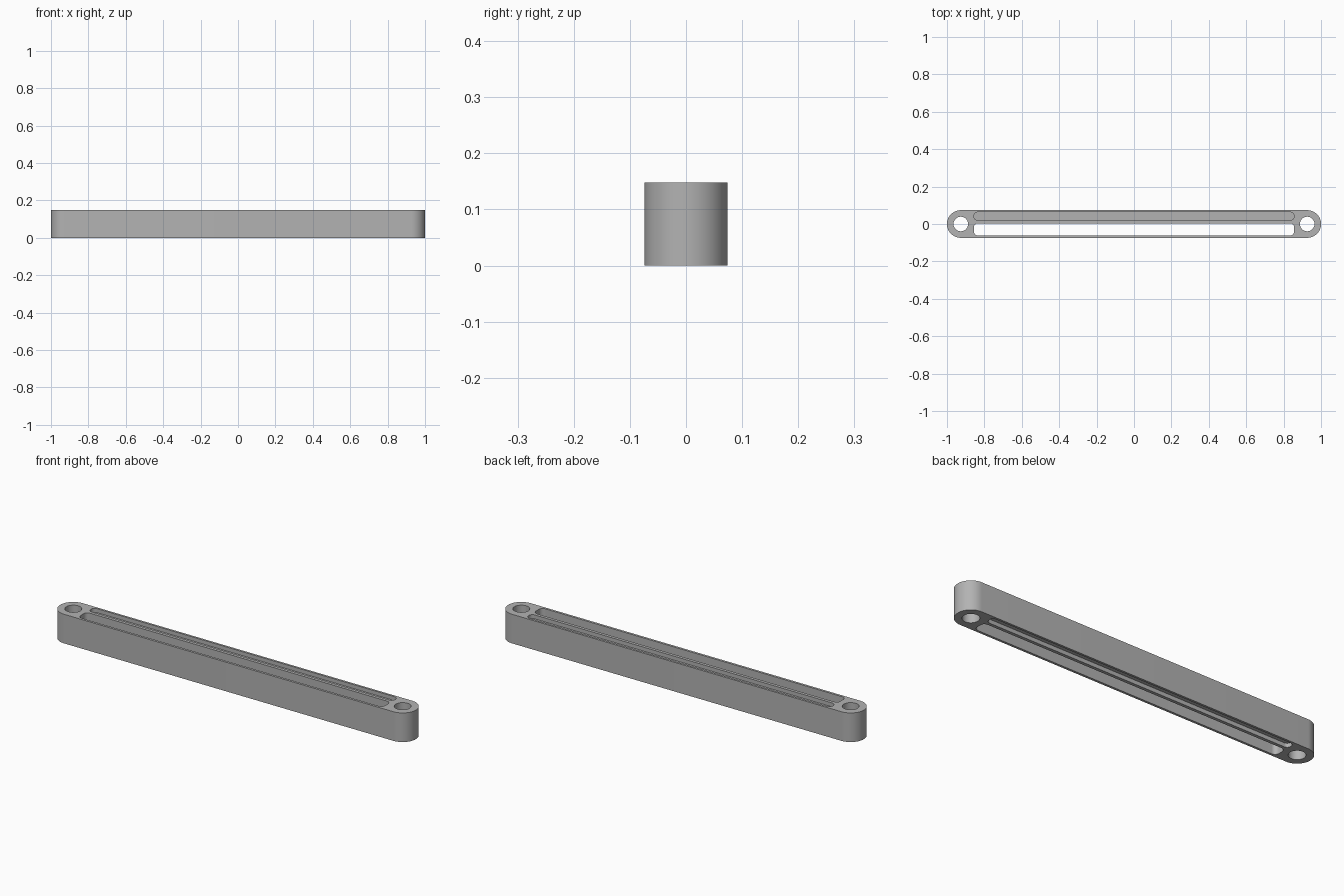
import bpy
import bmesh
from math import cos, sin, pi

cube = bpy.data.objects.get("Cube")
if cube:
    bpy.data.objects.remove(cube, do_unlink=True)

HEIGHT = 0.148
HALF_WIDTH = 0.074
POCKET_DEPTH = 0.02

grey = bpy.data.materials.new("plain grey")
grey.use_nodes = True
colour = (0.45, 0.45, 0.45, 1)
grey.diffuse_color = colour
grey.node_tree.nodes["Principled BSDF"].inputs["Base Color"].default_value = colour


def rounded_prism(name, x0, x1, y0, y1, z0, z1, radius, steps=12):
    """Upright prism with a rounded rectangular outline."""
    bm = bmesh.new()
    corners = [(x1 - radius, y1 - radius), (x0 + radius, y1 - radius),
               (x0 + radius, y0 + radius), (x1 - radius, y0 + radius)]
    points = []
    for i, (cx, cy) in enumerate(corners):
        for s in range(steps + 1):
            a = (i + s / steps) * pi / 2
            p = (cx + radius * cos(a), cy + radius * sin(a))
            # Skip points that coincide where two arcs meet
            if all(abs(p[0] - q[0]) + abs(p[1] - q[1]) > 1e-5 for q in points):
                points.append(p)
    base = bm.faces.new([bm.verts.new((x, y, z0)) for x, y in points])
    top = bmesh.ops.extrude_face_region(bm, geom=[base])["geom"]
    verts = [v for v in top if isinstance(v, bmesh.types.BMVert)]
    bmesh.ops.translate(bm, verts=verts, vec=(0, 0, z1 - z0))
    bmesh.ops.recalc_face_normals(bm, faces=bm.faces)
    mesh = bpy.data.meshes.new(name)
    bm.to_mesh(mesh)
    bm.free()
    mesh.materials.append(grey)
    obj = bpy.data.objects.new(name, mesh)
    bpy.context.collection.objects.link(obj)
    return obj


# Long bar with round ends
bar = rounded_prism("slotted_bar", -1, 1, -HALF_WIDTH, HALF_WIDTH,
                    0, HEIGHT, HALF_WIDTH, 16)

cutters = []
# Round bolt hole at each end
for side in (-1, 1):
    x, r = side * (1 - HALF_WIDTH), 0.039
    cutters.append(rounded_prism("bolt_hole_cutter", x - r, x + r, -r, r,
                                 -0.1, HEIGHT + 0.1, r))

# Wide slot cut right through, along the front
cutters.append(rounded_prism("through_slot_cutter", -0.856, 0.856, -0.062, 0.004,
                             -0.1, HEIGHT + 0.1, 0.022))

# Narrow pocket along the back, on the top and the underside
for z0, z1 in ((HEIGHT - POCKET_DEPTH, HEIGHT + 0.1), (-0.1, POCKET_DEPTH)):
    cutters.append(rounded_prism("pocket_cutter", -0.856, 0.856, 0.02, 0.063,
                                 z0, z1, 0.02))

bpy.ops.object.select_all(action="DESELECT")
bpy.context.view_layer.objects.active = bar
bar.select_set(True)
for cutter in cutters:
    cutter.hide_render = True
    mod = bar.modifiers.new("cut", "BOOLEAN")
    mod.operation = "DIFFERENCE"
    mod.solver = "EXACT"
    mod.object = cutter
    bpy.ops.object.modifier_apply(modifier=mod.name)
    bpy.data.objects.remove(cutter, do_unlink=True)

bpy.ops.object.shade_smooth_by_angle(angle=pi / 6)
